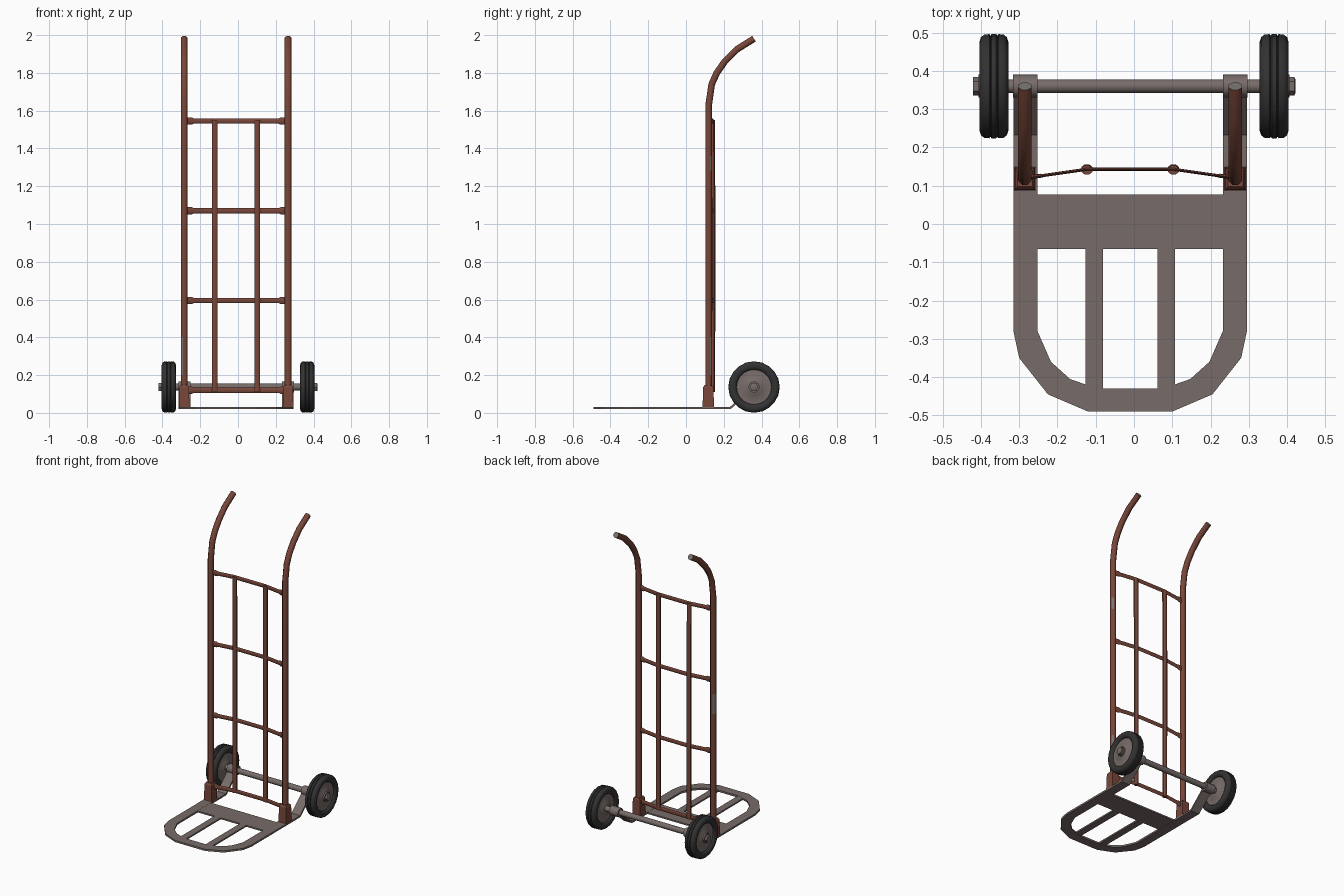
import bpy, bmesh, math
from mathutils import Vector

if "Cube" in bpy.data.objects:
    bpy.data.objects.remove(bpy.data.objects["Cube"])


def material(name, rgb):
    m = bpy.data.materials.new(name)
    m.diffuse_color = (*rgb, 1)
    m.use_nodes = True
    m.node_tree.nodes["Principled BSDF"].inputs["Base Color"].default_value = m.diffuse_color
    return m


RUST = material("rust red paint", (0.19, 0.062, 0.041))
WORN = material("worn bare metal", (0.19, 0.18, 0.175))
STEEL = material("brown grey steel", (0.185, 0.15, 0.14))
TYRE = material("black rubber", (0.032, 0.032, 0.032))
X, Z = Vector((1, 0, 0)), Vector((0, 0, 1))
CX = -0.01                       # the frame sits slightly off centre
RAIL = 0.275                     # rail distance from the frame centre


def finish(name, bm, mats, smooth=True):
    bmesh.ops.recalc_face_normals(bm, faces=bm.faces)
    me = bpy.data.meshes.new(name)
    bm.to_mesh(me)
    bm.free()
    ob = bpy.data.objects.new(name, me)
    bpy.context.collection.objects.link(ob)
    for m in mats:
        me.materials.append(m)
    if smooth:
        bpy.ops.object.select_all(action='DESELECT')
        ob.select_set(True)
        bpy.context.view_layer.objects.active = ob
        bpy.ops.object.shade_smooth_by_angle(angle=math.radians(50))
    return ob


def sweep(name, path, u, ru, rv, sides, mats, scale=None, phase=0, worn=None):
    """Tube along a path; u is the fixed cross-section direction."""
    path = [Vector(p) for p in path]
    scale = scale or [1] * len(path)
    bm = bmesh.new()
    rings = []
    for i, p in enumerate(path):
        a, b = path[max(i - 1, 0)], path[min(i + 1, len(path) - 1)]
        v = (b - a).normalized().cross(u).normalized()
        ring = []
        for k in range(sides):
            t = phase + math.tau * k / sides
            ring.append(bm.verts.new(p + scale[i] * (u * ru * math.cos(t) + v * rv * math.sin(t))))
        rings.append(ring)
    for r, s in zip(rings, rings[1:]):
        for k in range(sides):
            j = (k + 1) % sides
            bm.faces.new((r[k], r[j], s[j], s[k]))
    bm.faces.new(rings[0])
    bm.faces.new(rings[-1])
    bm.normal_update()
    if worn:
        for f in bm.faces:
            f.material_index = int(worn(f.calc_center_median()))
    return finish(name, bm, mats, sides > 4)


def box(name, x0, x1, y0, y1, z0, z1, mat):
    bm = bmesh.new()
    bmesh.ops.create_cube(bm, size=1)
    for v in bm.verts:
        v.co = ((x0 + x1) / 2 + v.co.x * (x1 - x0), (y0 + y1) / 2 + v.co.y * (y1 - y0),
                (z0 + z1) / 2 + v.co.z * (z1 - z0))
    return finish(name, bm, [mat], False)


def lathe_x(name, profile, centre, sides, mat, closed=False):
    """Revolve (x, radius) points around an axis along x."""
    bm = bmesh.new()
    cx, cy, cz = centre
    rings = [[bm.verts.new((cx + x, cy + r * math.cos(math.tau * k / sides),
                            cz + r * math.sin(math.tau * k / sides))) for k in range(sides)]
             for x, r in profile]
    pairs = list(zip(rings, rings[1:]))
    if closed:
        pairs.append((rings[-1], rings[0]))
    else:
        bm.faces.new(rings[0])
        bm.faces.new(rings[-1])
    for r, s in pairs:
        for k in range(sides):
            j = (k + 1) % sides
            bm.faces.new((r[k], r[j], s[j], s[k]))
    return finish(name, bm, [mat])


# Side rails with curved handles and scraped paint
levels = [0.03, 0.2, 0.4, 0.85, 0.98, 1.28, 1.36, 1.63]
curve = [(0.136, 1.74), (0.163, 1.80), (0.205, 1.86), (0.27, 1.925), (0.36, 1.981)]
for side, label in ((-1, "left"), (1, "right")):
    rx = CX + side * RAIL

    def scraped(c):
        if c.z > 1.975:
            return True                          # bare handle tip
        outer = (c.x - rx) * side > 0.004
        back = c.y > 0.12
        return outer and ((0.2 < c.z < 0.4 and (not back if side < 0 else back))
                          or (back and 0.85 < c.z < 0.98 and side < 0)
                          or (back and 1.28 < c.z < 1.36 and side > 0))

    path = [(rx, 0.12, z) for z in levels] + [(rx, y, z) for y, z in curve]
    sweep(label + "_rail", path, X, 0.019, 0.019, 8, [RUST, WORN],
          phase=math.pi / 8, worn=scraped)
    # Square foot socket
    sweep(label + "_socket", [(rx, 0.118, 0.028), (rx, 0.118, 0.135), (rx, 0.119, 0.145)], X,
          0.04, 0.043, 4, [RUST], scale=[1, 0.9, 0.7], phase=math.pi / 4)

# Flat crossbars, bowed backwards, with flared ends
for i, z in enumerate((0.12, 0.595, 1.07, 1.545)):
    path = [(CX + x, y, z) for x, y in ((-0.265, 0.122), (-0.235, 0.126), (-0.225, 0.127),
            (-0.113, 0.143), (0.113, 0.143), (0.225, 0.127), (0.235, 0.126), (0.265, 0.122))]
    sweep(f"crossbar_{i + 1}", path, Z, 0.014, 0.004, 8, [RUST],
          scale=[1.35, 1.35, 1, 1, 1, 1, 1.35, 1.35])

# Two upright slats
for side, label in ((-1, "left"), (1, "right")):
    x = CX + side * 0.113
    sweep(label + "_slat", [(x, 0.142, 0.11), (x, 0.144, 0.6), (x, 0.144, 1.1), (x, 0.141, 1.55)],
          X, 0.016, 0.0125, 8, [RUST], phase=math.pi / 8)

# Toe plate loop: outer and inner outline, ramping up to the axle at the back
half = [((0.305, 0.345, 0.125), (0.242, 0.345, 0.125)), ((0.305, 0.235, 0.026), (0.242, 0.235, 0.026)),
        ((0.305, -0.28, 0.026), (0.242, -0.28, 0.026)), ((0.29, -0.35, 0.026), (0.207, -0.36, 0.026)),
        ((0.215, -0.445, 0.026), (0.157, -0.405, 0.026)), ((0.11, -0.49, 0.026), (0.086, -0.43, 0.026))]
mirror = [tuple((-p[0], p[1], p[2]) for p in pair) for pair in reversed(half)]
bm = bmesh.new()
rows = [[bm.verts.new((CX + x, y, z)) for x, y, z in pair] for pair in half + mirror]
for a, b in zip(rows, rows[1:]):
    bm.faces.new((a[0], a[1], b[1], b[0]))
loop = finish("toe_plate_loop", bm, [STEEL], False)
mod = loop.modifiers.new("thickness", 'SOLIDIFY')
mod.thickness = 0.012
mod.offset = 0

# Toe plate cross panel and slats
box("toe_plate_panel", CX - 0.245, CX + 0.245, -0.065, 0.077, 0.021, 0.031, STEEL)
for side, label in ((-1, "left"), (1, "right")):
    x = CX + side * 0.094
    box(label + "_toe_slat", x - 0.023, x + 0.023, -0.435, -0.06, 0.021, 0.031, STEEL)

# Axle, sleeves, wheels and nuts
AY, AZ = 0.36, 0.137
lathe_x("axle", [(-0.41, 0.018), (0.41, 0.018)], (0, AY, AZ), 12, STEEL)
tyre = [(-0.026, 0.092), (-0.034, 0.1), (-0.038, 0.115), (-0.034, 0.128), (-0.025, 0.135),
        (-0.012, 0.136), (-0.009, 0.132), (-0.006, 0.136)]
tyre += [(-x, r) for x, r in reversed(tyre)]
for side, label in ((-1, "left"), (1, "right")):
    lathe_x(label + "_axle_sleeve", [(-0.032, 0.03), (0.032, 0.03)],
            (CX + side * 0.274, AY, AZ), 12, STEEL)
    c = (side * 0.366, AY, AZ)
    lathe_x(label + "_tyre", tyre, c, 20, TYRE, closed=True)
    lathe_x(label + "_rim", [(-0.03, 0.04), (-0.022, 0.05), (-0.022, 0.094),
                             (0.022, 0.094), (0.022, 0.05), (0.03, 0.04)], c, 20, STEEL)
    lathe_x(label + "_washer", [(-0.006, 0.03), (0.006, 0.03)], (side * 0.4, AY, AZ), 12, STEEL)
    lathe_x(label + "_nut", [(-0.009, 0.024), (0.007, 0.024), (0.01, 0.018)][::side],
            (side * 0.412, AY, AZ), 6, STEEL)
